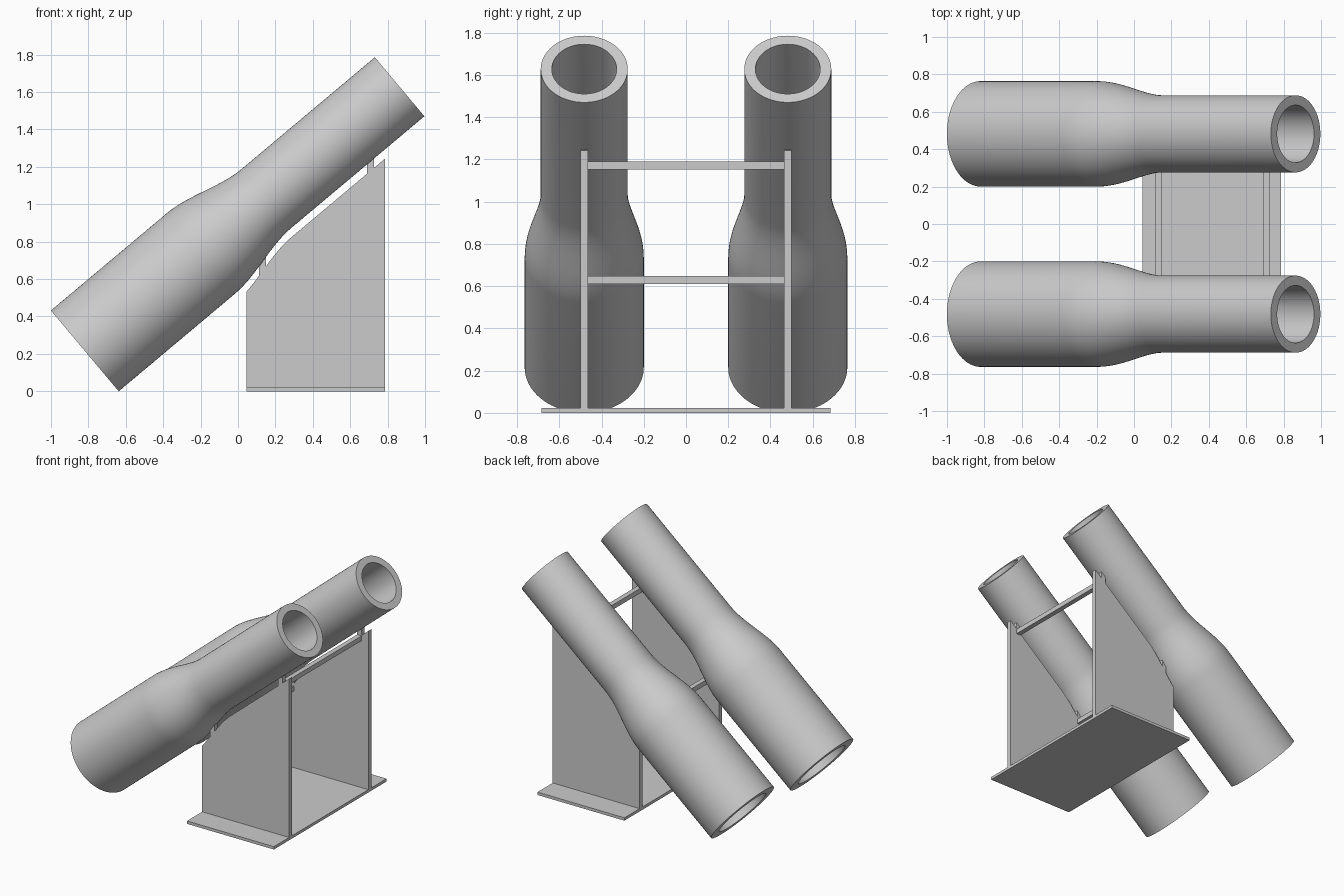
import bpy, bmesh, math
from mathutils import Vector, Matrix

if "Cube" in bpy.data.objects:
    bpy.data.objects.remove(bpy.data.objects["Cube"], do_unlink=True)

GREY = (0.6, 0.6, 0.6, 1)
mat = bpy.data.materials.new("plain grey")
mat.use_nodes = True
mat.diffuse_color = GREY
mat.node_tree.nodes["Principled BSDF"].inputs["Base Color"].default_value = GREY

TILT = math.radians(40)
AXIS = Vector((math.cos(TILT), 0, math.sin(TILT)))
UP = Vector((-math.sin(TILT), 0, math.cos(TILT)))
FOOT = Vector((-0.819, 0, 0.216))   # centre of the lower tube end
LENGTH, WIDE, NARROW, BORE = 2.197, 0.282, 0.206, 0.745
SPACING, GAP, HALF = 0.482, 0.05, 0.018


def radius(s):
    t = min(max((s - 0.81) / 0.46, 0), 1)
    return WIDE + (NARROW - WIDE) * t * t * (3 - 2 * t)


def finish(name, bm):
    bmesh.ops.recalc_face_normals(bm, faces=bm.faces)
    me = bpy.data.meshes.new(name)
    bm.to_mesh(me)
    bm.free()
    me.materials.append(mat)
    ob = bpy.data.objects.new(name, me)
    bpy.context.collection.objects.link(ob)
    return ob


def box(name, lo, hi):
    lo, hi = Vector(lo), Vector(hi)
    bm = bmesh.new()
    size = Matrix.Diagonal((*(hi - lo), 1))
    bmesh.ops.create_cube(bm, size=1, matrix=Matrix.Translation((lo + hi) / 2) @ size)
    return finish(name, bm)


# Hollow tilted tube: a closed wall section spun around its axis
def tube(name, y):
    steps = [0] + [0.81 + 0.46 * i / 16 for i in range(17)] + [LENGTH]
    wall = [(s, radius(s)) for s in steps]
    wall += [(s, r * BORE) for s, r in reversed(wall)]
    bm = bmesh.new()
    base = FOOT + Vector((0, y, 0))
    verts = [bm.verts.new(base + AXIS * s + UP * r) for s, r in wall]
    edges = [bm.edges.new((v, verts[(i + 1) % len(verts)])) for i, v in enumerate(verts)]
    bmesh.ops.spin(bm, geom=verts + edges, cent=base, axis=AXIS,
                   angle=math.tau, steps=96, use_merge=True)
    bmesh.ops.remove_doubles(bm, verts=bm.verts, dist=0.0001)
    ob = finish(name, bm)
    bpy.ops.object.select_all(action='DESELECT')
    ob.select_set(True)
    bpy.context.view_layer.objects.active = ob
    bpy.ops.object.shade_smooth_by_angle(angle=math.radians(35))


# Height of the tube underside above a given x
UNDERSIDE = [FOOT + AXIS * s - UP * radius(s)
             for s in (LENGTH * i / 400 for i in range(401))]


def underside(x):
    for a, b in zip(UNDERSIDE, UNDERSIDE[1:]):
        if a.x <= x <= b.x:
            return a.z + (b.z - a.z) * (x - a.x) / (b.x - a.x)


X0, X1, THICK = 0.045, 0.785, 0.022
TABS = [(0.113, 0.15), (0.69, 0.728)]


# Upright plate: its top follows the tube, with two tabs touching it
def plate(name, y):
    xs = sorted([X0 + (X1 - X0) * i / 40 for i in range(41)] + [x for t in TABS for x in t])
    outline = [(X1, THICK), (X0, THICK)]
    for x in xs:
        z = underside(x)
        tab = next((t for t in TABS if t[0] <= x <= t[1]), None)
        if tab is None:
            outline.append((x, z - GAP))
        elif x == tab[0]:
            outline += [(x, z - GAP), (x, z)]
        elif x == tab[1]:
            outline += [(x, z), (x, z - GAP)]
        else:
            outline.append((x, z))
    bm = bmesh.new()
    face = bm.faces.new([bm.verts.new((x, y - HALF, z)) for x, z in outline])
    new = bmesh.ops.extrude_face_region(bm, geom=[face])["geom"]
    bmesh.ops.translate(bm, vec=(0, 2 * HALF, 0),
                        verts=[v for v in new if isinstance(v, bmesh.types.BMVert)])
    finish(name, bm)


for side, y in (("front", -SPACING), ("back", SPACING)):
    tube(side + "_tube", y)
    plate(side + "_support_plate", y)

# Base and cross bars
box("base_plate", (X0, -0.685, 0), (X1, 0.685, THICK))
inner = SPACING - HALF
for name, (a, b), top in (("lower_cross_bar", TABS[0], 0.648),
                          ("upper_cross_bar", TABS[1], 1.19)):
    box(name, (a, -inner, top - 0.037), (b, inner, top))
